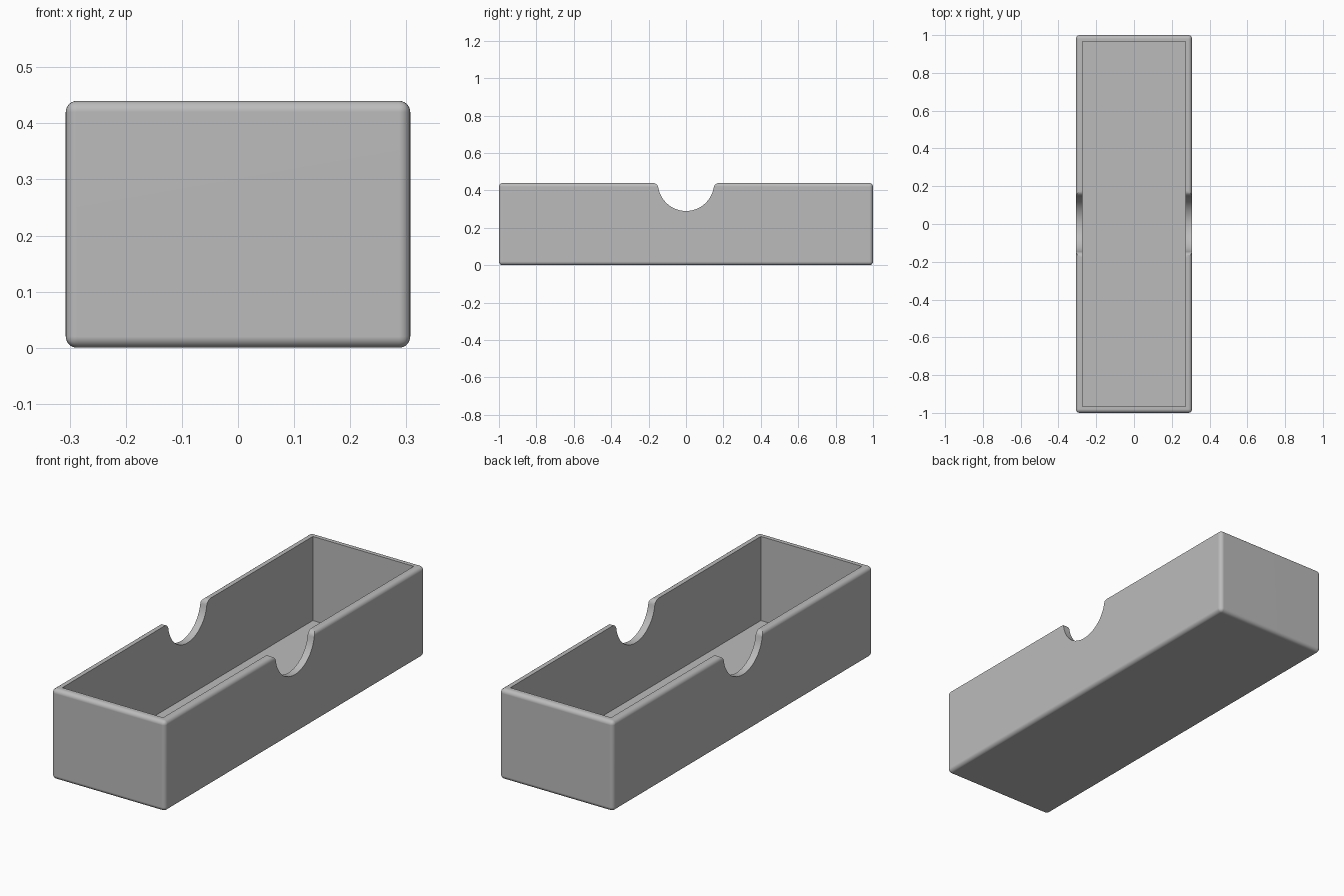
import bpy, bmesh, math

default = bpy.data.objects.get("Cube")
if default:
    bpy.data.objects.remove(default, do_unlink=True)

WIDTH, LENGTH, HEIGHT = 0.614, 2.0, 0.44
WALL, FLOOR, ROUND = 0.035, 0.03, 0.02
NOTCH_R, LIP_R = 0.15, 0.03

grey = bpy.data.materials.new("plain_grey")
grey.use_nodes = True
colour = (0.5, 0.5, 0.5, 1)
grey.diffuse_color = colour
grey.node_tree.nodes["Principled BSDF"].inputs["Base Color"].default_value = colour


def make_object(name, bm):
    bmesh.ops.recalc_face_normals(bm, faces=bm.faces)
    mesh = bpy.data.meshes.new(name)
    bm.to_mesh(mesh)
    bm.free()
    mesh.materials.append(grey)
    obj = bpy.data.objects.new(name, mesh)
    bpy.context.collection.objects.link(obj)
    return obj


def box(name, width, length, low, high):
    bm = bmesh.new()
    bmesh.ops.create_cube(bm, size=1)
    for v in bm.verts:
        v.co = (v.co.x * width, v.co.y * length, low + (v.co.z + 0.5) * (high - low))
    return make_object(name, bm)


def notch_profile():
    """Half circle whose two upper ends flare outward into the rim."""
    lip_y = math.sqrt((NOTCH_R + LIP_R) ** 2 - LIP_R ** 2)
    tilt = math.asin(LIP_R / (NOTCH_R + LIP_R))
    half = [(lip_y, HEIGHT + LIP_R)]
    for i in range(9):
        a = math.pi / 2 + (math.pi / 2 - tilt) * i / 8
        half.append((lip_y + LIP_R * math.cos(a), HEIGHT - LIP_R + LIP_R * math.sin(a)))
    for i in range(1, 17):
        a = -tilt - (math.pi / 2 - tilt) * i / 16
        half.append((NOTCH_R * math.cos(a), HEIGHT + NOTCH_R * math.sin(a)))
    return half + [(-y, z) for y, z in reversed(half[:-1])]


# Outer tray block with rounded outside edges
tray = box("tray", WIDTH, LENGTH, 0, HEIGHT)
bevel = tray.modifiers.new("rounded_edges", 'BEVEL')
bevel.width = ROUND
bevel.segments = 6

# Cutter for the hollow inside
hollow = box("hollow_cutter", WIDTH - 2 * WALL, LENGTH - 2 * WALL, FLOOR, HEIGHT + 0.2)

# Cutter for the finger notches in both long walls
bm = bmesh.new()
face = bm.faces.new([bm.verts.new((-WIDTH, y, z)) for y, z in notch_profile()])
swept = bmesh.ops.extrude_face_region(bm, geom=[face])["geom"]
bmesh.ops.translate(bm, vec=(2 * WIDTH, 0, 0),
                    verts=[g for g in swept if isinstance(g, bmesh.types.BMVert)])
notch = make_object("notch_cutter", bm)

for cutter in (hollow, notch):
    cutter.hide_render = True
    cut = tray.modifiers.new(cutter.name, 'BOOLEAN')
    cut.operation = 'DIFFERENCE'
    cut.solver = 'EXACT'
    cut.object = cutter

# Apply the cuts, then drop the cutters
bpy.ops.object.select_all(action='DESELECT')
tray.select_set(True)
bpy.context.view_layer.objects.active = tray
for name in [m.name for m in tray.modifiers]:
    bpy.ops.object.modifier_apply(modifier=name)
for cutter in (hollow, notch):
    bpy.data.objects.remove(cutter, do_unlink=True)

# Smooth roundings, crisp rim and flat walls
bpy.ops.object.shade_smooth_by_angle(angle=math.radians(30))
weighted = tray.modifiers.new("flat_walls", 'WEIGHTED_NORMAL')
weighted.keep_sharp = True
